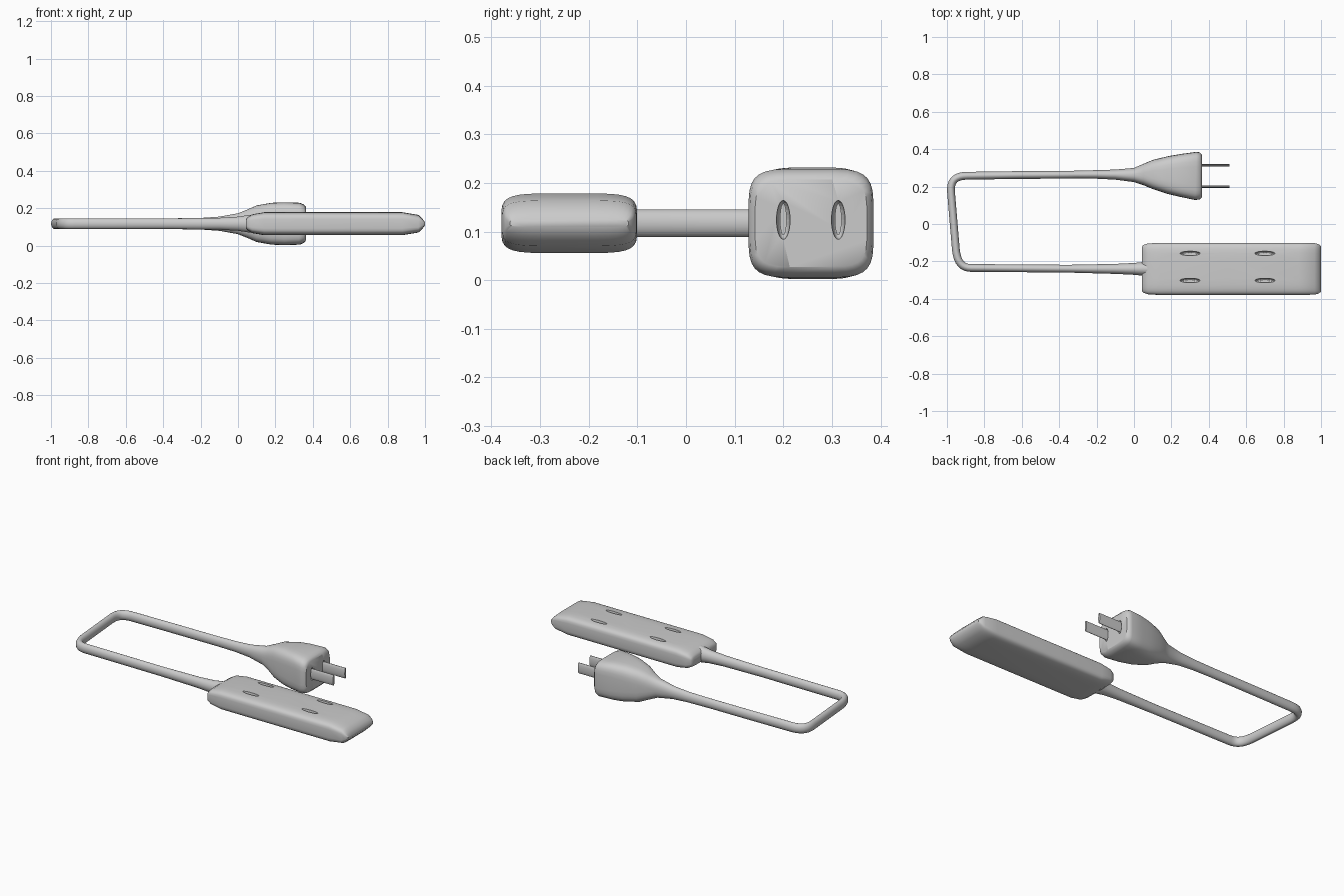
import bpy, bmesh, math
from mathutils import Vector
from mathutils.geometry import interpolate_bezier

if "Cube" in bpy.data.objects:
    bpy.data.objects.remove(bpy.data.objects["Cube"])

CZ = 0.117  # shared centre height


def loft(name, sections, sides=32, angle=40):
    """Sections: (x, y, half width, half height, roundness power)."""
    bm = bmesh.new()
    rings = []
    for i, (x, y, hw, hz, n) in enumerate(sections):
        a = sections[max(i - 1, 0)]
        b = sections[min(i + 1, len(sections) - 1)]
        d = Vector((b[0] - a[0], b[1] - a[1], 0)).normalized()
        side = Vector((-d.y, d.x, 0))
        ring = []
        for k in range(sides):
            t = 2 * math.pi * (k + 0.5) / sides
            c, s = math.cos(t), math.sin(t)
            u = math.copysign(abs(c) ** (2 / n), c) * hw
            v = math.copysign(abs(s) ** (2 / n), s) * hz
            ring.append(bm.verts.new(Vector((x, y, CZ + v)) + side * u))
        rings.append(ring)
    for r0, r1 in zip(rings, rings[1:]):
        for k in range(sides):
            j = (k + 1) % sides
            bm.faces.new((r0[k], r0[j], r1[j], r1[k]))
    bm.faces.new(rings[0])
    bm.faces.new(rings[-1])
    bmesh.ops.recalc_face_normals(bm, faces=bm.faces)
    me = bpy.data.meshes.new(name)
    bm.to_mesh(me)
    bm.free()
    ob = bpy.data.objects.new(name, me)
    bpy.context.collection.objects.link(ob)
    bpy.ops.object.select_all(action='DESELECT')
    ob.select_set(True)
    bpy.context.view_layer.objects.active = ob
    bpy.ops.object.shade_smooth_by_angle(angle=math.radians(angle))
    return ob


def recess(ob, loc, scale):
    """Cut a small lens-shaped hollow, then drop the cutter."""
    bpy.ops.mesh.primitive_uv_sphere_add(segments=20, ring_count=12, radius=1, location=loc)
    cutter = bpy.context.object
    cutter.name = "recess_cutter"
    cutter.hide_render = True
    cutter.scale = scale
    mod = ob.modifiers.new("recess", 'BOOLEAN')
    mod.operation = 'DIFFERENCE'
    mod.solver = 'EXACT'
    mod.object = cutter
    bpy.context.view_layer.objects.active = ob
    bpy.ops.object.modifier_apply(modifier=mod.name)
    bpy.data.objects.remove(cutter, do_unlink=True)


# power strip body with wedge-shaped ends
strip = loft("outlet_body", [(x, -0.24, w, h, 5) for x, w, h in [
    (0.042, 0.118, 0.022), (0.05, 0.128, 0.035), (0.075, 0.136, 0.05), (0.14, 0.14, 0.0615),
    (0.5, 0.14, 0.0615), (0.88, 0.14, 0.0615), (0.965, 0.138, 0.047),
    (0.987, 0.132, 0.026), (1.0, 0.122, 0.008)]])
for x in (0.3, 0.7):
    for y in (-0.157, -0.302):
        recess(strip, (x, y, CZ + 0.0625), (0.055, 0.012, 0.025))

# plug body flaring out of the cord
plug = loft("plug_body", [
    (-0.35, 0.264, 0.020, 0.029, 2), (-0.2, 0.265, 0.023, 0.031, 2),
    (-0.1, 0.264, 0.027, 0.038, 2), (0.0, 0.262, 0.038, 0.056, 2.3),
    (0.05, 0.264, 0.057, 0.076, 2.8), (0.1, 0.265, 0.078, 0.098, 3.4),
    (0.18, 0.262, 0.101, 0.112, 4), (0.25, 0.260, 0.115, 0.115, 4.5),
    (0.33, 0.257, 0.129, 0.112, 4.8), (0.352, 0.257, 0.126, 0.103, 4.8),
    (0.363, 0.257, 0.115, 0.09, 4.8)])

# prongs seated in shallow hollows
for i, y in enumerate((0.2, 0.313)):
    recess(plug, (0.363, y, CZ + 0.007), (0.03, 0.014, 0.04))
    prong = loft(f"prong_{i + 1}", [(0.33, y, 0.007, 0.033, 2), (0.51, y, 0.007, 0.033, 2)], 16)
    prong.location.z = 0.008

# cord: flat oval cable looped between plug and strip


def corner(a, c, b):
    a, c, b = (Vector((*p, 0)) for p in (a, c, b))
    return [(p.x, p.y) for p in interpolate_bezier(a, a.lerp(c, 0.7), b.lerp(c, 0.7), b, 9)]


path = [(-0.3, 0.264), (-0.6, 0.262)]
path += corner((-0.89, 0.258), (-0.985, 0.258), (-0.978, 0.17))
path += corner((-0.952, -0.14), (-0.94, -0.235), (-0.87, -0.235))
path += [(-0.6, -0.237), (-0.35, -0.239)]
cord = [(x, y, 0.021, 0.029, 2) for x, y in path]
cord += [(-0.1, -0.24, 0.027, 0.032, 2), (0.0, -0.24, 0.032, 0.038, 2),
         (0.05, -0.24, 0.037, 0.046, 2), (0.1, -0.24, 0.045, 0.052, 2)]
loft("cord", cord, 20)
